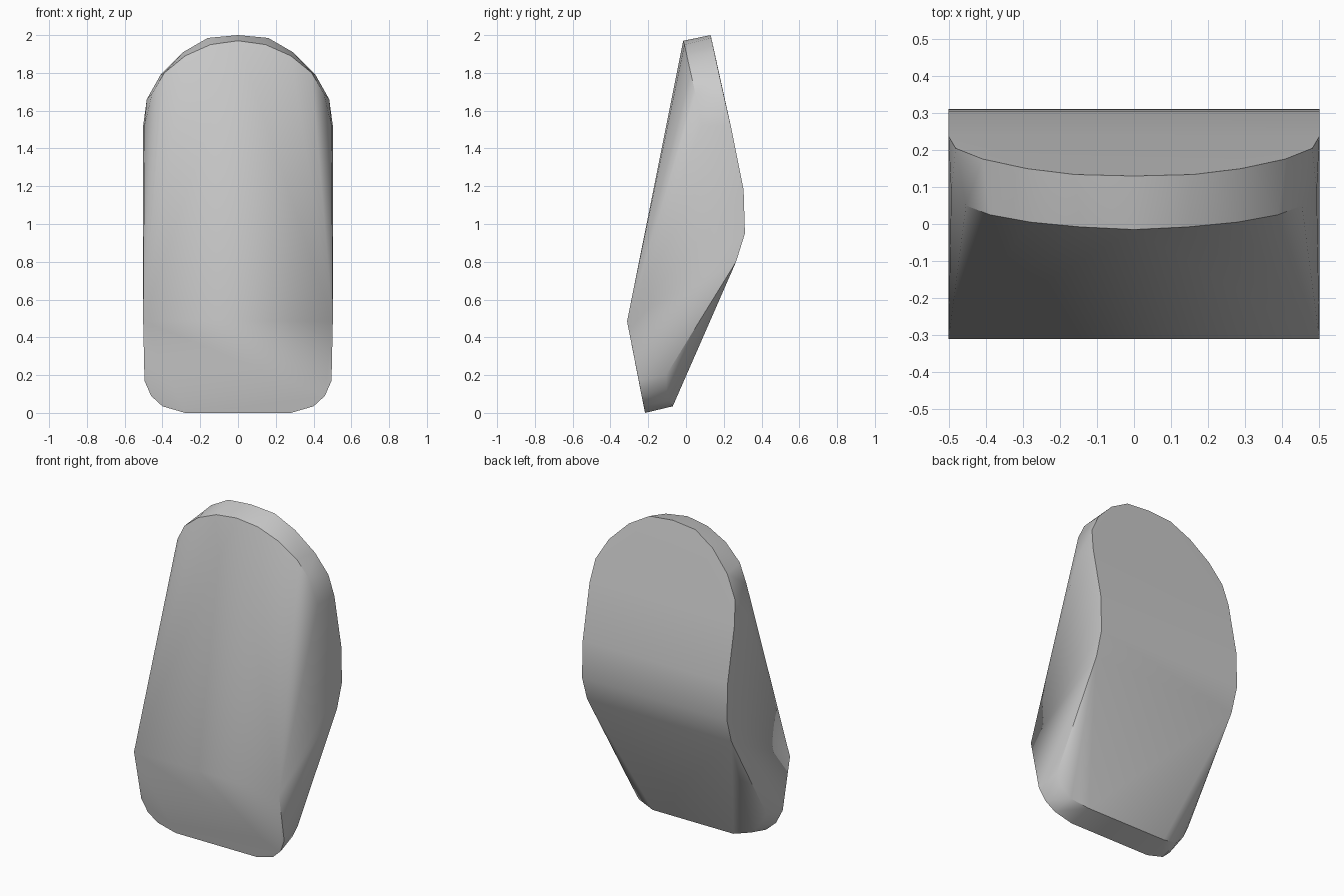
import bpy, bmesh, math

cube = bpy.data.objects.get("Cube")
if cube:
    bpy.data.objects.remove(cube, do_unlink=True)

# Half outlines (x, y, z), mirrored to the other side
front_top_rim = [(0, -.015, 1.97), (.145, -.008, 1.95), (.28, .005, 1.89),
                 (.39, .025, 1.8), (.455, .05, 1.69), (.495, .085, 1.52)]
back_top_rim = [(0, .13, 2), (.16, .134, 1.985), (.29, .15, 1.91),
                (.41, .176, 1.79), (.483, .205, 1.66), (.502, .237, 1.52)]
front_ridge = [(.502, -.312, .485)]
back_ridge = [(.502, .305, 1.18), (.502, .312, .95), (.5, .265, .8)]
front_bottom_rim = [(.28, -.217, 0), (.4, -.223, .035),
                    (.46, -.235, .09), (.495, -.25, .17)]
back_bottom_rim = [(.28, -.07, .035), (.39, -.09, .065),
                   (.45, -.103, .13), (.485, -.105, .2)]

# Rounded wedge body: the tight skin around the outlines
bm = bmesh.new()
for rim in (front_top_rim, back_top_rim, front_ridge, back_ridge,
            front_bottom_rim, back_bottom_rim):
    for x, y, z in rim:
        for side in ((1, -1) if x else (1,)):
            bm.verts.new((side * x, y, z))
hull = bmesh.ops.convex_hull(bm, input=bm.verts)
bmesh.ops.delete(bm, geom=[v for v in bm.verts if not v.link_faces], context="VERTS")
bmesh.ops.dissolve_limit(bm, angle_limit=math.radians(.6),
                         verts=bm.verts, edges=bm.edges)
bmesh.ops.recalc_face_normals(bm, faces=bm.faces)

mesh = bpy.data.meshes.new("wedge_body")
bm.to_mesh(mesh)
bm.free()
body = bpy.data.objects.new("wedge_body", mesh)
bpy.context.collection.objects.link(body)

# Plain grey material
grey = bpy.data.materials.new("plain_grey")
grey.use_nodes = True
colour = (.6, .6, .6, 1)
grey.diffuse_color = colour
grey.node_tree.nodes["Principled BSDF"].inputs["Base Color"].default_value = colour
mesh.materials.append(grey)

# Soft shading with crisp rims
bpy.ops.object.select_all(action="DESELECT")
body.select_set(True)
bpy.context.view_layer.objects.active = body
bpy.ops.object.shade_smooth_by_angle(angle=math.radians(32))
